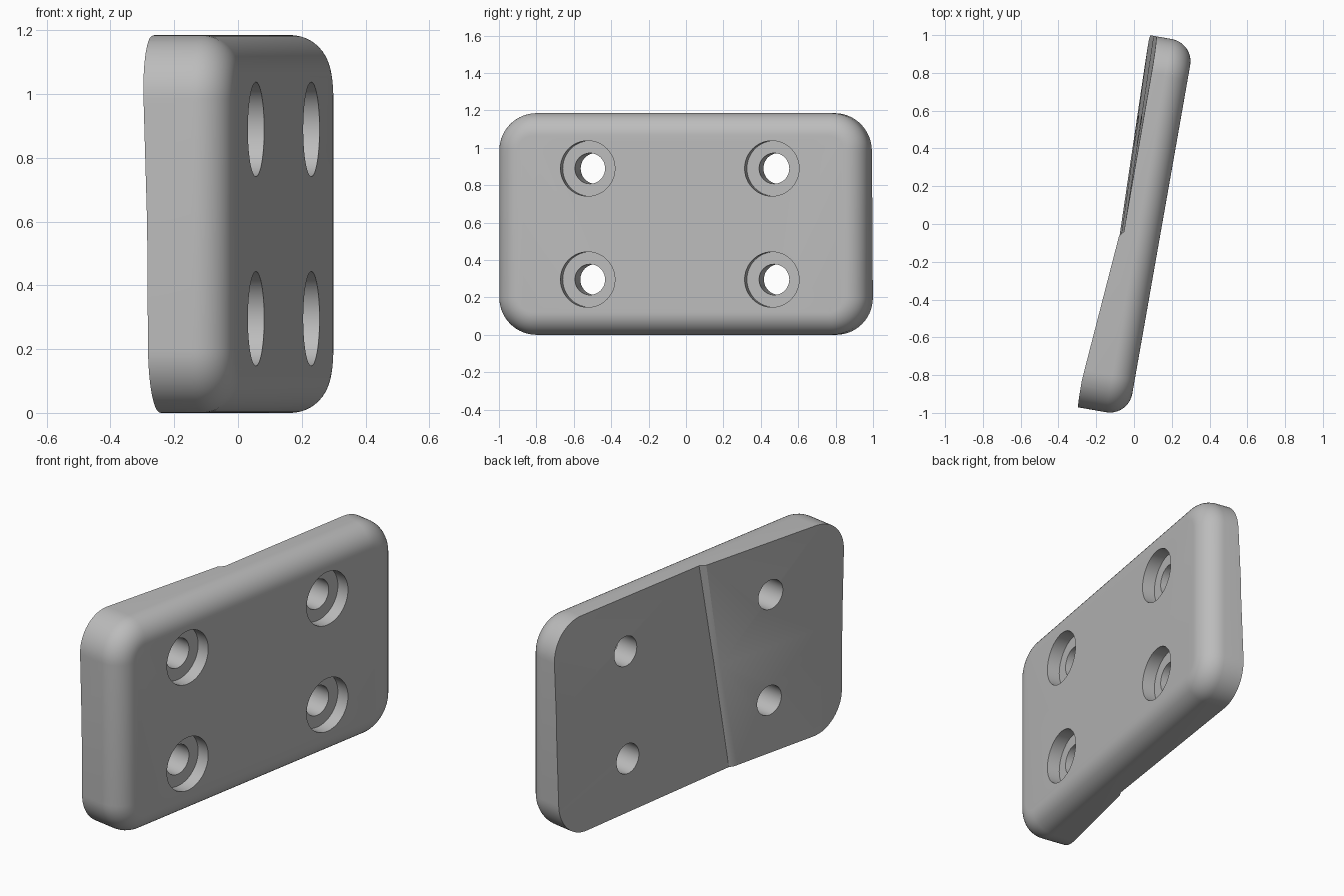
import bpy, bmesh, math
from mathutils import Matrix, Vector

cube = bpy.data.objects.get("Cube")
if cube:
    bpy.data.objects.remove(cube, do_unlink=True)

# Plate frame: u runs along the length, n is the outward normal, z is up
TILT = math.radians(10)
HALF_U, HEIGHT, MID_U = 1.003, 1.185, -0.004
FRONT, FILLET, CORNER = 0.147, 0.12, 0.2
MID_Z = HEIGHT / 2

gray = bpy.data.materials.new("plain gray")
gray.use_nodes = True
COLOR = (0.5, 0.5, 0.5, 1)
gray.diffuse_color = COLOR
gray.node_tree.nodes["Principled BSDF"].inputs["Base Color"].default_value = COLOR


def place(u, n, z):
    """Turn plate coordinates into world coordinates."""
    c, s = math.cos(TILT), math.sin(TILT)
    return Vector((c * n + s * u, c * u - s * n, z))


def make_object(name, bm):
    bmesh.ops.recalc_face_normals(bm, faces=bm.faces)
    mesh = bpy.data.meshes.new(name)
    bm.to_mesh(mesh)
    bm.free()
    mesh.materials.append(gray)
    obj = bpy.data.objects.new(name, mesh)
    bpy.context.collection.objects.link(obj)
    return obj


def outline(inset, steps=14):
    """Rounded rectangle, pulled in by the inset."""
    r = CORNER - inset
    points = []
    for k, (su, sz) in enumerate([(1, 1), (-1, 1), (-1, -1), (1, -1)]):
        for i in range(steps + 1):
            a = math.pi / 2 * (k + i / steps)
            points.append((MID_U + su * (HALF_U - CORNER) + r * math.cos(a),
                           MID_Z + sz * (MID_Z - CORNER) + r * math.sin(a)))
    return points


def loft(name, rings):
    """Skin closed rings of points and cap both ends."""
    bm = bmesh.new()
    loops = [[bm.verts.new(p) for p in ring] for ring in rings]
    for a, b in zip(loops, loops[1:]):
        for i in range(len(a)):
            j = (i + 1) % len(a)
            bm.faces.new((a[i], a[j], b[j], b[i]))
    bm.faces.new(loops[0])
    bm.faces.new(loops[-1])
    return make_object(name, bm)


# Plate with a rounded front rim
layers = [(0, -0.25)]
for i in range(13):
    a = math.pi / 2 * i / 12
    layers.append((FILLET * (1 - math.cos(a)), FRONT - FILLET * (1 - math.sin(a))))
plate = loft("plate", [[place(u, n, z) for u, z in outline(inset)] for inset, n in layers])


# Twisted back: each column gives (u, n) at the bottom, middle and top
columns = [
    ((-1.2, -0.109), (-1.2, -0.113), (-1.2, -0.131)),
    ((-0.87, -0.106), (-0.87, -0.111), (-0.87, -0.129)),
    ((-0.275, -0.072), (-0.175, -0.07), (-0.075, -0.067)),
    ((-0.25, -0.06), (-0.15, -0.053), (-0.045, -0.045)),
    ((1.2, -0.1), (1.2, -0.076), (1.2, -0.047)),
]
levels = (-0.02, MID_Z, HEIGHT + 0.02)
rings = []
for column in columns:
    ring = [place(u, n, z) for (u, n), z in zip(column, levels)]
    ring += [place(u, -0.5, z) for (u, n), z in reversed(list(zip(column, levels)))]
    rings.append(ring)
back_cutter = loft("back_cutter", rings)
bm = bmesh.new()
bm.from_mesh(back_cutter.data)
bmesh.ops.triangulate(bm, faces=bm.faces)
bm.to_mesh(back_cutter.data)
bm.free()


# Counterbored screw holes
def hole_cutter(name, u, z, radius, n0, n1):
    circle = [(radius * math.cos(math.tau * i / 48), radius * math.sin(math.tau * i / 48))
              for i in range(48)]
    return loft(name, [[place(u + a, n, z + b) for a, b in circle] for n in (n0, n1)])


cutters = [back_cutter]
for u in (-0.508, 0.492):
    for z in (MID_Z - 0.297, MID_Z + 0.297):
        cutters.append(hole_cutter("bore_cutter", u, z, 0.148, FRONT - 0.072, FRONT + 0.1))
        cutters.append(hole_cutter("hole_cutter", u, z, 0.082, -0.4, FRONT - 0.03))

# Apply the cuts one after another
bpy.context.view_layer.objects.active = plate
for cutter in cutters:
    mod = plate.modifiers.new("cut", 'BOOLEAN')
    mod.operation, mod.solver, mod.object = 'DIFFERENCE', 'EXACT', cutter
    bpy.ops.object.modifier_apply(modifier=mod.name)
    bpy.data.objects.remove(cutter, do_unlink=True)

# Smooth rims with crisp cut edges
bpy.ops.object.select_all(action='DESELECT')
plate.select_set(True)
bpy.ops.object.shade_smooth_by_angle(angle=math.radians(25))
